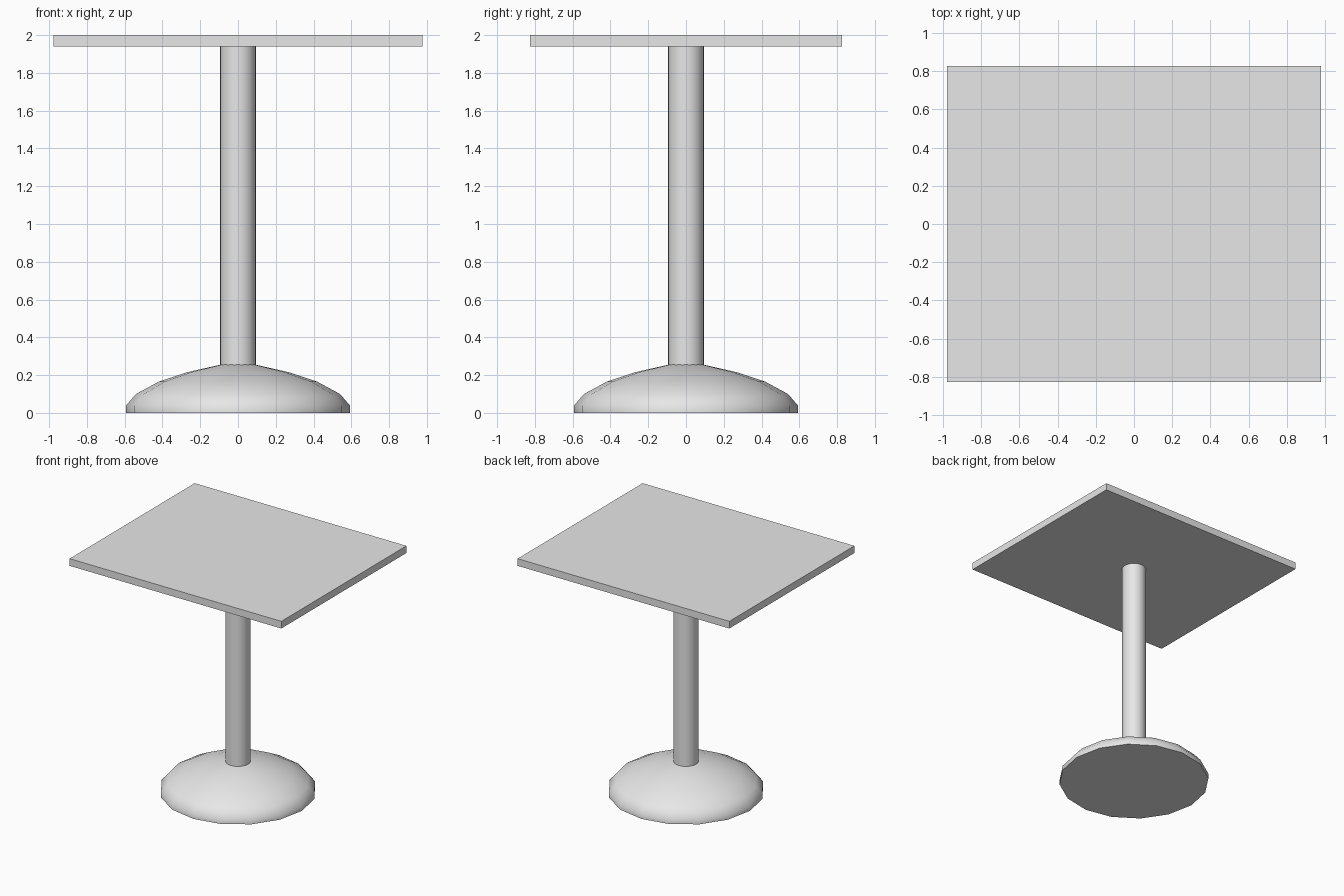
import bpy
import bmesh
from math import cos, sin, tau, radians

cube = bpy.data.objects.get("Cube")
if cube:
    bpy.data.objects.remove(cube, do_unlink=True)

# One plain light grey for the whole table
grey = bpy.data.materials.new("light_grey")
grey.use_nodes = True
colour = (0.8, 0.8, 0.8, 1)
grey.diffuse_color = colour
grey.node_tree.nodes["Principled BSDF"].inputs["Base Color"].default_value = colour


def add_object(name, bm, smooth_angle=None):
    bmesh.ops.recalc_face_normals(bm, faces=bm.faces)
    mesh = bpy.data.meshes.new(name)
    bm.to_mesh(mesh)
    bm.free()
    mesh.materials.append(grey)
    obj = bpy.data.objects.new(name, mesh)
    bpy.context.collection.objects.link(obj)
    if smooth_angle:
        bpy.ops.object.select_all(action="DESELECT")
        obj.select_set(True)
        bpy.context.view_layer.objects.active = obj
        bpy.ops.object.shade_smooth_by_angle(angle=radians(smooth_angle))
    return obj


def turned(name, profile, sides, smooth_angle):
    """Solid of revolution from (radius, height) points, capped at both ends."""
    bm = bmesh.new()
    rings = [[bm.verts.new((r * cos(tau * i / sides), r * sin(tau * i / sides), z))
              for i in range(sides)] for r, z in profile]
    for low, high in zip(rings, rings[1:]):
        for i in range(sides):
            j = (i + 1) % sides
            bm.faces.new((low[i], low[j], high[j], high[i]))
    bm.faces.new(rings[0])
    bm.faces.new(rings[-1])
    return add_object(name, bm, smooth_angle)


# Domed foot
turned("base", [(0.592, 0), (0.592, 0.04), (0.54, 0.1), (0.42, 0.165),
                (0.27, 0.215), (0.09, 0.256)], 16, 50)

# Round column
turned("column", [(0.094, 0.24), (0.094, 1.95)], 32, 40)

# Rectangular top
bm = bmesh.new()
bmesh.ops.create_cube(bm, size=1)
bmesh.ops.scale(bm, vec=(1.956, 1.65, 0.06), verts=bm.verts)
bmesh.ops.translate(bm, vec=(0, 0, 1.97), verts=bm.verts)
add_object("table_top", bm)
